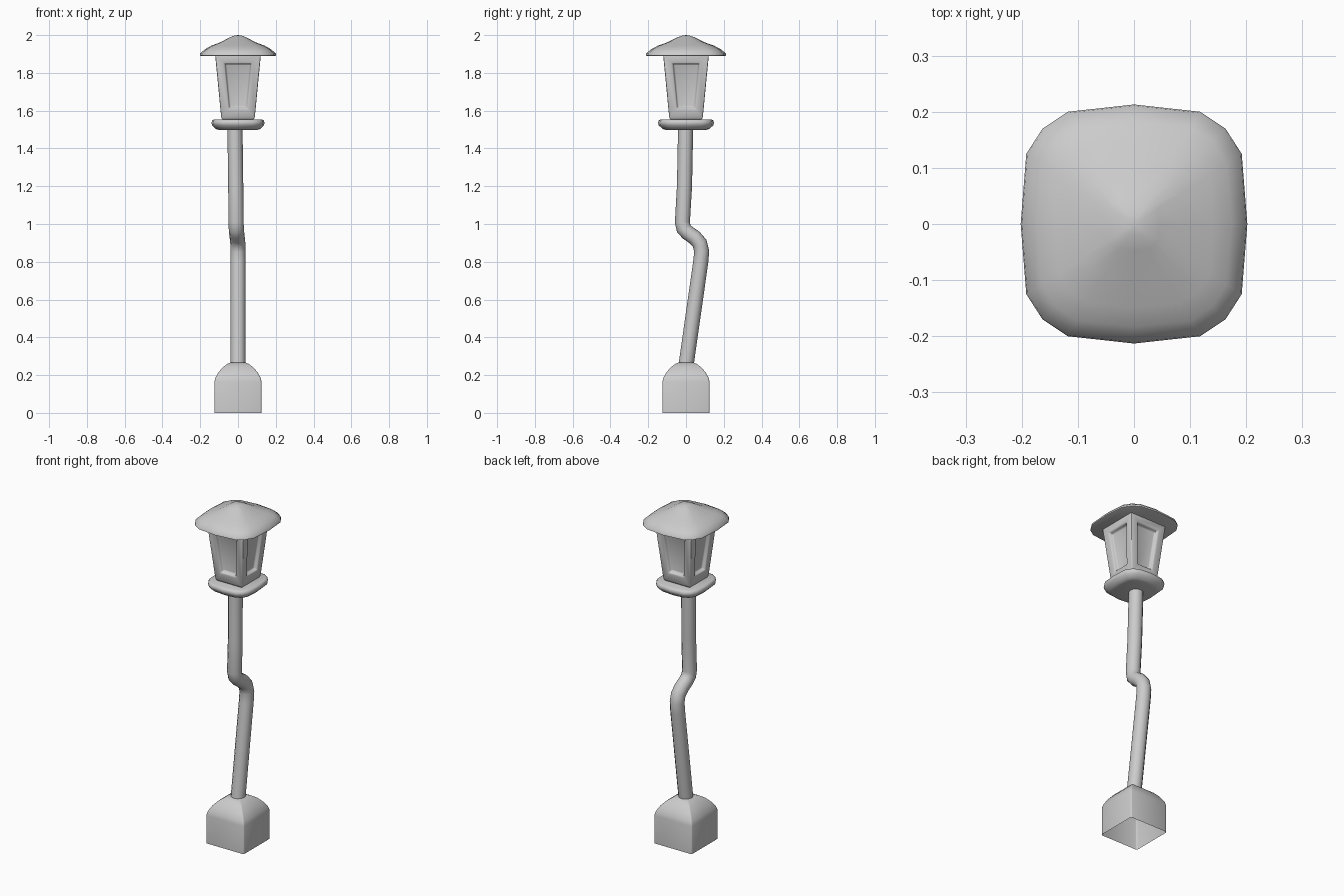
import bpy, bmesh, math
from mathutils import Vector

if "Cube" in bpy.data.objects:
    bpy.data.objects.remove(bpy.data.objects["Cube"])


def finish(name, bm, angle=40, bevel=0.0):
    bmesh.ops.recalc_face_normals(bm, faces=bm.faces)
    me = bpy.data.meshes.new(name)
    bm.to_mesh(me)
    bm.free()
    ob = bpy.data.objects.new(name, me)
    bpy.context.collection.objects.link(ob)
    bpy.ops.object.select_all(action='DESELECT')
    ob.select_set(True)
    bpy.context.view_layer.objects.active = ob
    if bevel:
        b = ob.modifiers.new("soft_edges", 'BEVEL')
        b.width, b.segments, b.limit_method = bevel, 2, 'ANGLE'
        bpy.ops.object.modifier_apply(modifier=b.name)
    bpy.ops.object.shade_smooth_by_angle(angle=math.radians(angle))
    return ob


def loft(outline, profile, cap_bottom=True, cap_top=True):
    """Stack scaled copies of an outline; profile is (scale, z). Scale 0 makes an apex."""
    bm = bmesh.new()
    prev = None
    n = len(outline)
    for i, (s, z) in enumerate(profile):
        if s == 0:
            tip = bm.verts.new((0, 0, z))
            for k in range(n):
                bm.faces.new((prev[k], prev[(k + 1) % n], tip))
            return bm
        ring = [bm.verts.new((x * s, y * s, z)) for x, y in outline]
        if prev:
            for k in range(n):
                j = (k + 1) % n
                bm.faces.new((prev[k], prev[j], ring[j], ring[k]))
        elif cap_bottom:
            bm.faces.new(ring)
        prev = ring
    if cap_top:
        bm.faces.new(prev)
    return bm


def mirror_quadrant(pts):
    """Full outline from the +x +y quadrant, listed from the x axis to the y axis."""
    out = []
    for sx, sy, rev in ((1, 1, 0), (-1, 1, 1), (-1, -1, 0), (1, -1, 1)):
        for x, y in (reversed(pts) if rev else pts):
            p = (x * sx, y * sy)
            if p not in out:
                out.append(p)
    return out


# base block, open underneath, with domed shoulders
square = mirror_quadrant([(1, 0), (1, 0.93), (0.98, 0.98), (0.93, 1), (0, 1)])
finish("base", loft(square, [(0.125, 0), (0.125, 0.165), (0.119, 0.188), (0.102, 0.217),
                             (0.078, 0.244), (0.055, 0.26), (0.04, 0.266)],
                    cap_bottom=False), 50)

# crooked pole
path = [(0, 0, 0.25), (0, 0.078, 0.80), (0, 0.083, 0.855), (-0.001, 0.073, 0.897),
        (-0.004, 0.046, 0.928), (-0.007, 0.01, 0.953), (-0.009, -0.012, 0.975),
        (-0.01, -0.019, 1.01), (-0.012, -0.008, 1.2), (-0.016, -0.002, 1.51)]
cu = bpy.data.curves.new("pole", 'CURVE')
cu.dimensions = '3D'
cu.bevel_depth, cu.bevel_resolution = 0.04, 4
sp = cu.splines.new('POLY')
sp.points.add(len(path) - 1)
for p, co in zip(sp.points, path):
    p.co = (*co, 1)
pole = bpy.data.objects.new("pole", cu)
bpy.context.collection.objects.link(pole)
bpy.ops.object.select_all(action='DESELECT')
pole.select_set(True)
bpy.context.view_layer.objects.active = pole
bpy.ops.object.convert(target='MESH')
bpy.ops.object.shade_smooth_by_angle(angle=math.radians(60))

# roof and plate share one rounded-square outline
rounded = mirror_quadrant([(0.202, 0), (0.192, 0.125), (0.163, 0.17), (0.118, 0.2), (0, 0.213)])
finish("plate", loft(rounded, [(0.5, 1.498), (0.58, 1.503), (0.68, 1.523), (0.695, 1.535),
                               (0.68, 1.548), (0.63, 1.553)]), 60)
finish("roof", loft(rounded, [(0.97, 1.889), (1, 1.892), (0.99, 1.903), (0.86, 1.926),
                              (0.7, 1.944), (0.46, 1.962), (0.22, 1.988), (0.1, 1.997),
                              (0, 2.0)]), 50)

# tapered lantern with recessed panes
corners = [(1, -1), (1, 1), (-1, 1), (-1, -1)]
bm = loft(corners, [(0.082, 1.551), (0.089, 1.566), (0.121, 1.895)])
bm.faces.ensure_lookup_table()
bm.normal_update()
bmesh.ops.recalc_face_normals(bm, faces=bm.faces)
panes = [f for f in bm.faces if f.calc_area() > 0.055 and abs(f.normal.z) < 0.5]
bmesh.ops.inset_individual(bm, faces=panes, thickness=0.045, use_even_offset=True)
bmesh.ops.inset_individual(bm, faces=panes, thickness=0.006, depth=-0.022, use_even_offset=True)
finish("lantern", bm, 40, 0.006)
